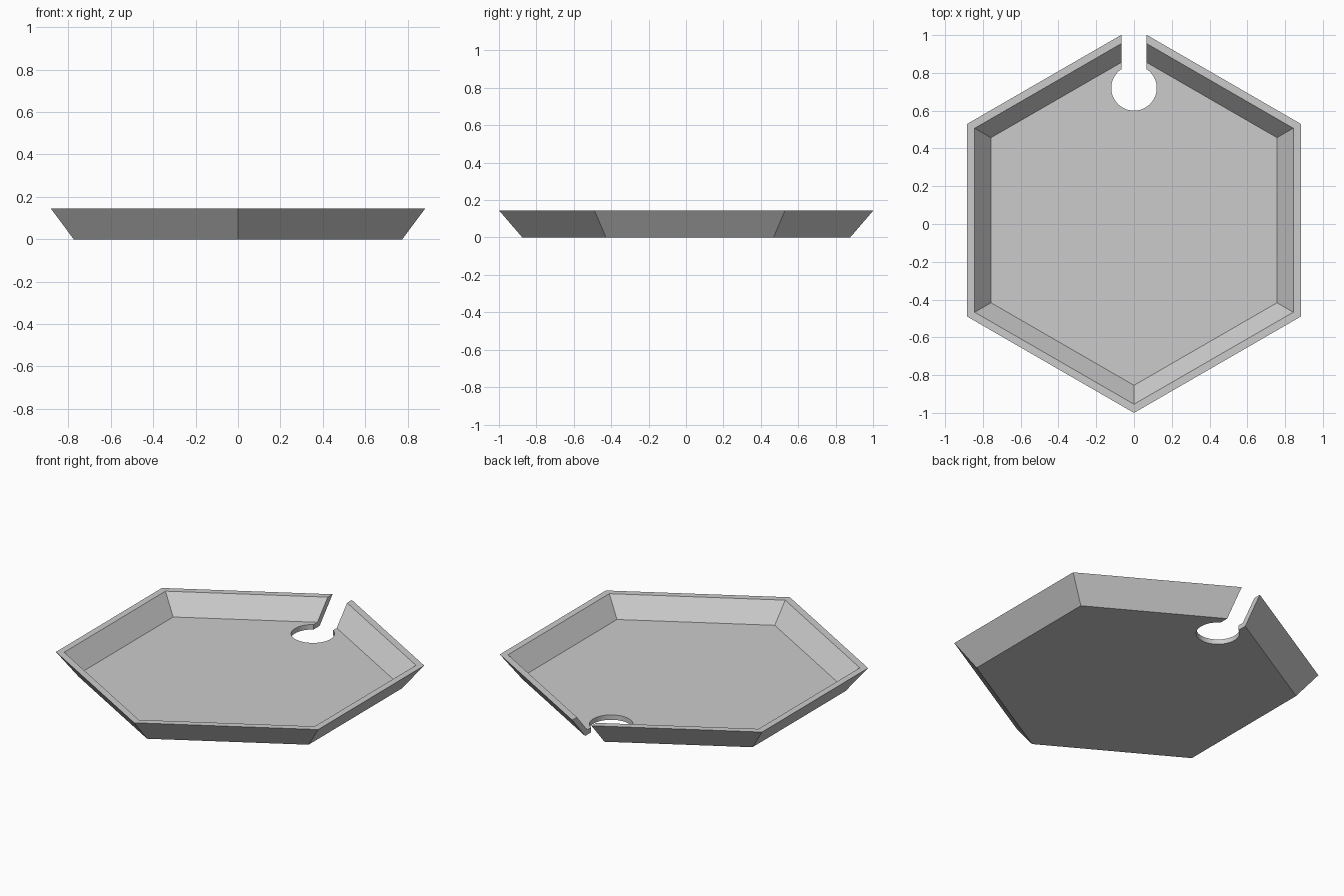
import bpy
import bmesh
from math import asin, cos, pi, sin

cube = bpy.data.objects.get("Cube")
if cube:
    bpy.data.objects.remove(cube, do_unlink=True)

CENTRE_Y = 0.02
HEIGHT = 0.145
FLOOR = 0.03
HOLE_Y, HOLE_RADIUS, SLOT_HALF = 0.72, 0.12, 0.065


def make_material(name, colour):
    mat = bpy.data.materials.new(name)
    mat.use_nodes = True
    mat.diffuse_color = colour
    mat.node_tree.nodes["Principled BSDF"].inputs["Base Color"].default_value = colour
    return mat


def make_object(name, bm):
    bmesh.ops.recalc_face_normals(bm, faces=bm.faces)
    mesh = bpy.data.meshes.new(name)
    bm.to_mesh(mesh)
    bm.free()
    obj = bpy.data.objects.new(name, mesh)
    bpy.context.collection.objects.link(obj)
    return obj


def hexagon(bm, radius, z):
    angles = [pi / 2 + i * pi / 3 for i in range(6)]
    return [bm.verts.new((radius * cos(a), CENTRE_Y + radius * sin(a), z)) for a in angles]


# Hexagonal tray: outer wall, flat rim, sloping inner wall and floor
bm = bmesh.new()
rings = [hexagon(bm, r, z) for r, z in
         ((0.895, 0), (1.02, HEIGHT), (0.974, HEIGHT), (0.874, FLOOR))]
for low, high in zip(rings, rings[1:]):
    for i in range(6):
        j = (i + 1) % 6
        bm.faces.new((low[i], low[j], high[j], high[i]))
bm.faces.new(rings[0])
bm.faces.new(rings[-1])
tray = make_object("hexagonal_tray", bm)
tray.data.materials.append(make_material("grey", (0.6, 0.6, 0.6, 1)))

# Keyhole cutter: round hole opening into a slot through the back corner
bm = bmesh.new()
gap = asin(SLOT_HALF / HOLE_RADIUS)
steps = 64
arc = [pi / 2 + gap + (2 * pi - 2 * gap) * i / steps for i in range(steps + 1)]
outline = [(HOLE_RADIUS * cos(a), HOLE_Y + HOLE_RADIUS * sin(a)) for a in arc]
outline += [(SLOT_HALF, 1.2), (-SLOT_HALF, 1.2)]
face = bm.faces.new([bm.verts.new((x, y, -0.1)) for x, y in outline])
extruded = bmesh.ops.extrude_face_region(bm, geom=[face])["geom"]
bmesh.ops.translate(bm, vec=(0, 0, 0.4),
                    verts=[v for v in extruded if isinstance(v, bmesh.types.BMVert)])
cutter = make_object("keyhole_cutter", bm)
cutter.hide_render = True

# Cut the keyhole and discard the cutter
cut = tray.modifiers.new("keyhole", "BOOLEAN")
cut.operation = "DIFFERENCE"
cut.solver = "EXACT"
cut.object = cutter
bpy.context.view_layer.objects.active = tray
tray.select_set(True)
bpy.ops.object.modifier_apply(modifier=cut.name)
bpy.data.objects.remove(cutter, do_unlink=True)

# Smooth only the round hole wall
bpy.ops.object.shade_smooth_by_angle(angle=pi / 9)
